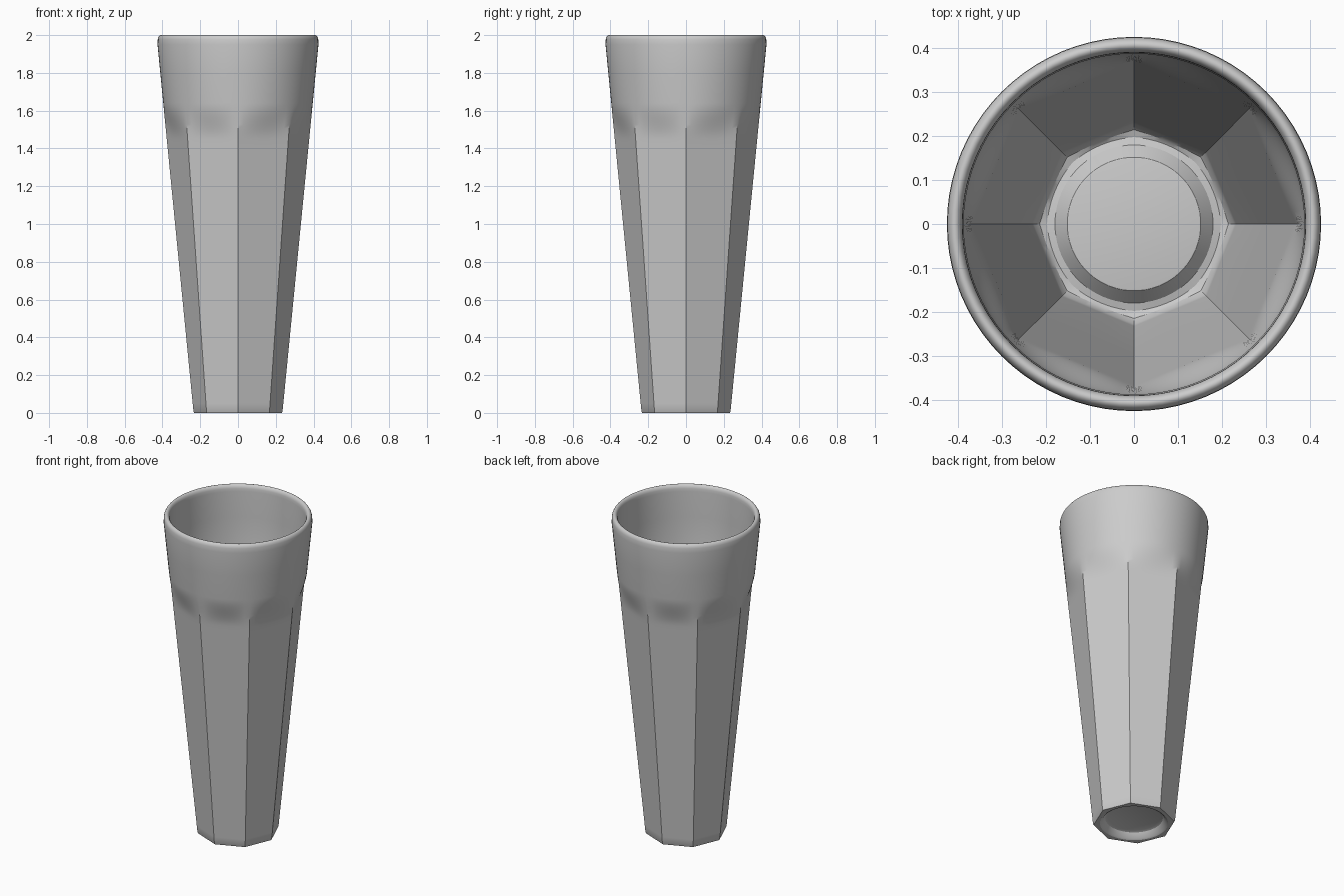
import bpy
import bmesh
from math import pi, cos, sin, radians

SIDES = 8            # flat facets around the lower body
STEPS = 10           # mesh columns per facet
COLS = SIDES * STEPS
FOLD, ROUND = 1.45, 1.64   # height where facets end, height where the wall is round


def smooth(t):
    t = max(0.0, min(1.0, t))
    return t * t * (3 - 2 * t)


def wall(z, inset=0.0):
    """Ring of the tapered wall: corner radius, height, roundness."""
    return 0.235 + 0.098 * z - inset, z, smooth((z - FOLD) / (ROUND - FOLD))


def ring(bm, r, z, roundness):
    verts = []
    for i in range(COLS):
        a = 2 * pi * i / COLS
        local = a % (2 * pi / SIDES) - pi / SIDES
        flat = cos(pi / SIDES) / cos(local)
        k = r * (flat + (1 - flat) * roundness)
        verts.append(bm.verts.new((k * cos(a), k * sin(a), z)))
    return verts


bend = [FOLD + (ROUND - FOLD) * i / 10 for i in range(11)]

# Underside: shallow round recess inside a narrow foot
rings = [(0.15, 0.04, 1), (0.165, 0.034, 1), (0.185, 0.006, 1), (0.195, 0, 1), (0.232, 0, 0)]
# Outer wall: flat facets, blended shoulder, round mouth
rings += [wall(z) for z in [0.006, 0.05, 0.7, FOLD - 0.03] + bend + [1.8, 1.95]]
# Rounded lip
for i in range(1, 12):
    a = pi * i / 12
    rings.append((0.408 + 0.0175 * cos(a), 1.97 + 0.03 * sin(a), 1))
# Inner wall, following the outer one
rings += [(0.3905, 1.96, 1), (0.388, 1.8, 1)]
rings += [wall(z, 0.008) for z in reversed([0.06, 0.7, FOLD - 0.03] + bend)]
# Inner floor: soft corner, gutter and raised centre
rings += [(0.228, 0.035, 0.05), (0.215, 0.019, 0.25), (0.198, 0.014, 0.8),
          (0.18, 0.018, 1), (0.152, 0.05, 1), (0.148, 0.051, 1)]

bm = bmesh.new()
loops = [ring(bm, *r) for r in rings]
for lo, hi in zip(loops, loops[1:]):
    for i in range(COLS):
        j = (i + 1) % COLS
        bm.faces.new((lo[i], lo[j], hi[j], hi[i]))
bm.faces.new(reversed(loops[0]))
bm.faces.new(loops[-1])
bmesh.ops.recalc_face_normals(bm, faces=bm.faces)

cube = bpy.data.objects.get("Cube")
if cube:
    bpy.data.objects.remove(cube, do_unlink=True)

mesh = bpy.data.meshes.new("faceted_tumbler")
bm.to_mesh(mesh)
bm.free()
tumbler = bpy.data.objects.new("faceted_tumbler", mesh)
bpy.context.collection.objects.link(tumbler)

# Plain grey
grey = bpy.data.materials.new("light_grey")
grey.use_nodes = True
colour = (0.6, 0.6, 0.6, 1)
grey.diffuse_color = colour
grey.node_tree.nodes["Principled BSDF"].inputs["Base Color"].default_value = colour
mesh.materials.append(grey)

bpy.ops.object.select_all(action='DESELECT')
tumbler.select_set(True)
bpy.context.view_layer.objects.active = tumbler
bpy.ops.object.shade_smooth_by_angle(angle=radians(30))
